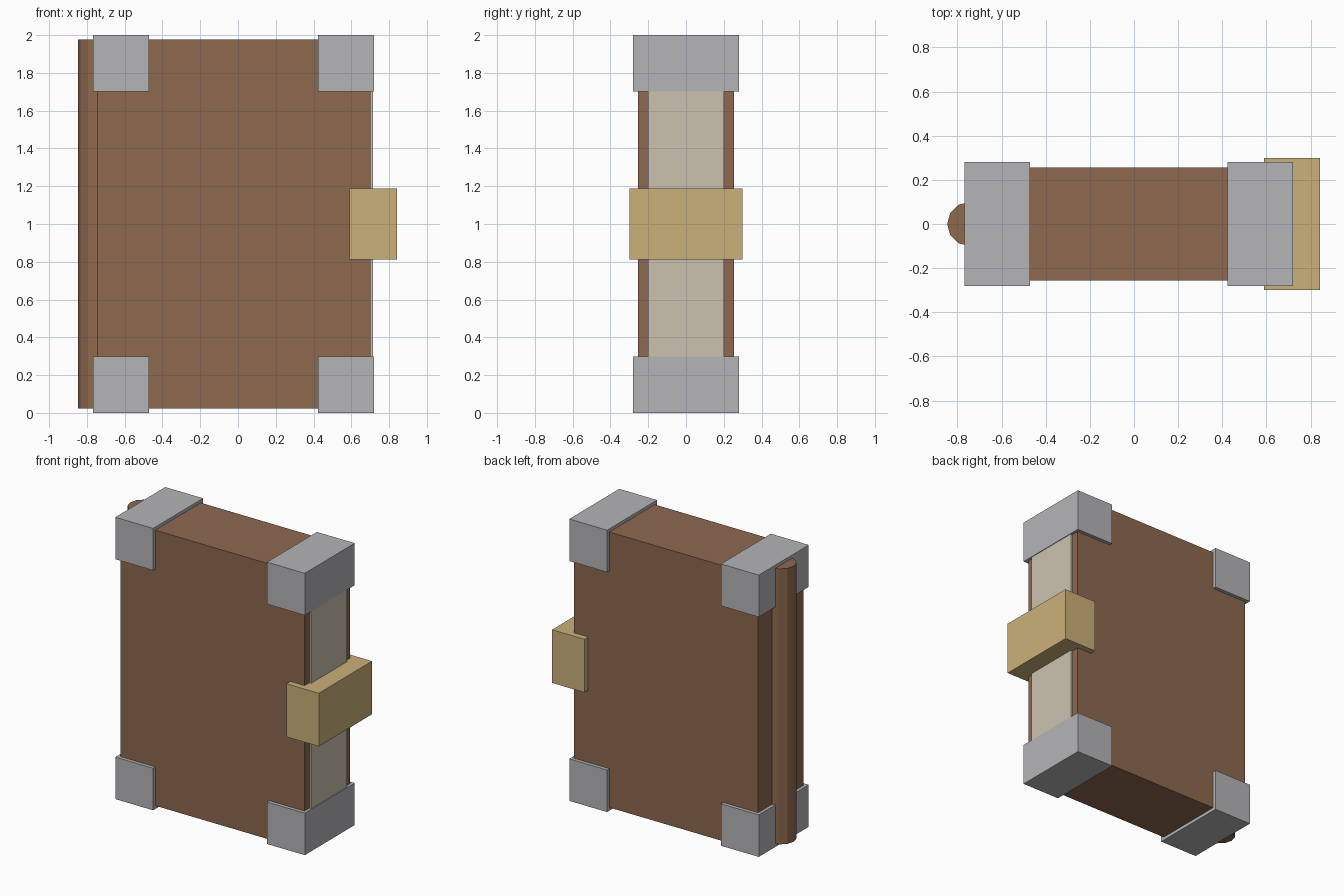
import bpy

cube = bpy.data.objects.get("Cube")
if cube:
    bpy.data.objects.remove(cube, do_unlink=True)


def material(name, rgb):
    mat = bpy.data.materials.new(name)
    mat.use_nodes = True
    color = (*rgb, 1.0)
    mat.diffuse_color = color
    mat.node_tree.nodes["Principled BSDF"].inputs["Base Color"].default_value = color
    return mat


leather = material("brown leather", (0.27, 0.14, 0.078))
paper = material("cream paper", (0.6, 0.54, 0.43))
steel = material("grey metal", (0.46, 0.46, 0.48))
brass = material("pale brass", (0.6, 0.44, 0.195))


def box(name, center, size, mat):
    bpy.ops.mesh.primitive_cube_add(size=1, location=center)
    obj = bpy.context.object
    obj.name = name
    obj.scale = size
    bpy.ops.object.transform_apply(location=False, rotation=False, scale=True)
    obj.data.materials.append(mat)
    return obj


# Closed cover and the page block showing at the fore edge
box("cover", (-0.022, 0, 1), (1.446, 0.51, 1.955), leather)
box("pages", (0.02, 0, 1), (1.392, 0.404, 1.86), paper)

# Rounded spine, twelve-sided
bpy.ops.mesh.primitive_cylinder_add(vertices=12, radius=0.1, depth=1.955,
                                    location=(-0.746, 0, 1),
                                    rotation=(0, 0, 0))
spine = bpy.context.object
spine.name = "spine"
spine.data.materials.append(leather)

# Metal corner guards
for side, x in (("right", -0.619), ("left", 0.572)):
    for level, z in (("lower", 0.149), ("upper", 1.851)):
        box(f"{level}_{side}_corner", (x, 0, z), (0.297, 0.56, 0.298), steel)

# Clasp over the fore edge
box("clasp", (0.716, 0, 1), (0.254, 0.597, 0.377), brass)
